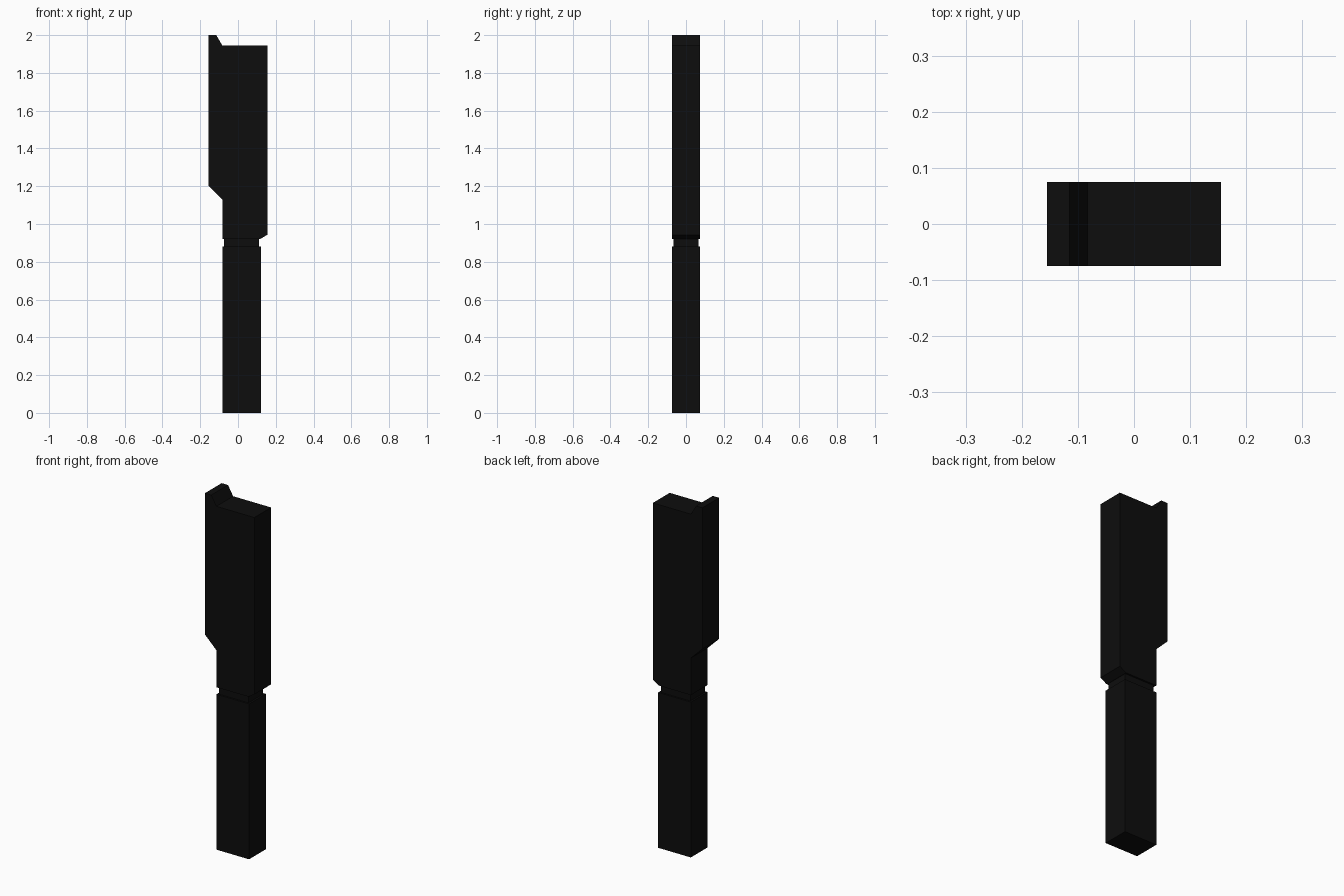
import bpy, bmesh

if "Cube" in bpy.data.objects:
    bpy.data.objects.remove(bpy.data.objects["Cube"])

black = bpy.data.materials.new("black_plastic")
black.diffuse_color = (0.004, 0.004, 0.004, 1)
black.use_nodes = True
black.node_tree.nodes["Principled BSDF"].inputs["Base Color"].default_value = black.diffuse_color


def extrude_profile(name, points, half_depth):
    """Extrude a front (x, z) outline symmetrically along y."""
    bm = bmesh.new()
    face = bm.faces.new([bm.verts.new((x, -half_depth, z)) for x, z in points])
    ext = bmesh.ops.extrude_face_region(bm, geom=[face])
    moved = [g for g in ext["geom"] if isinstance(g, bmesh.types.BMVert)]
    bmesh.ops.translate(bm, verts=moved, vec=(0, 2 * half_depth, 0))
    bmesh.ops.recalc_face_normals(bm, faces=bm.faces)
    mesh = bpy.data.meshes.new(name)
    bm.to_mesh(mesh)
    bm.free()
    mesh.materials.append(black)
    obj = bpy.data.objects.new(name, mesh)
    bpy.context.collection.objects.link(obj)
    return obj


def rect(x0, x1, z0, z1):
    return [(x0, z0), (x1, z0), (x1, z1), (x0, z1)]


# Handle and the narrow neck above it
extrude_profile("handle", rect(-0.083, 0.122, 0, 0.88), 0.075)
extrude_profile("neck", rect(-0.073, 0.112, 0.88, 0.92), 0.065)

# Wide upper body with chamfered corners and a raised tip
extrude_profile("upper_body", [
    (-0.083, 0.92), (0.117, 0.92), (0.155, 0.943), (0.155, 1.945),
    (-0.083, 1.945), (-0.115, 2.0), (-0.155, 2.0),
    (-0.155, 1.2), (-0.083, 1.13),
], 0.075)
